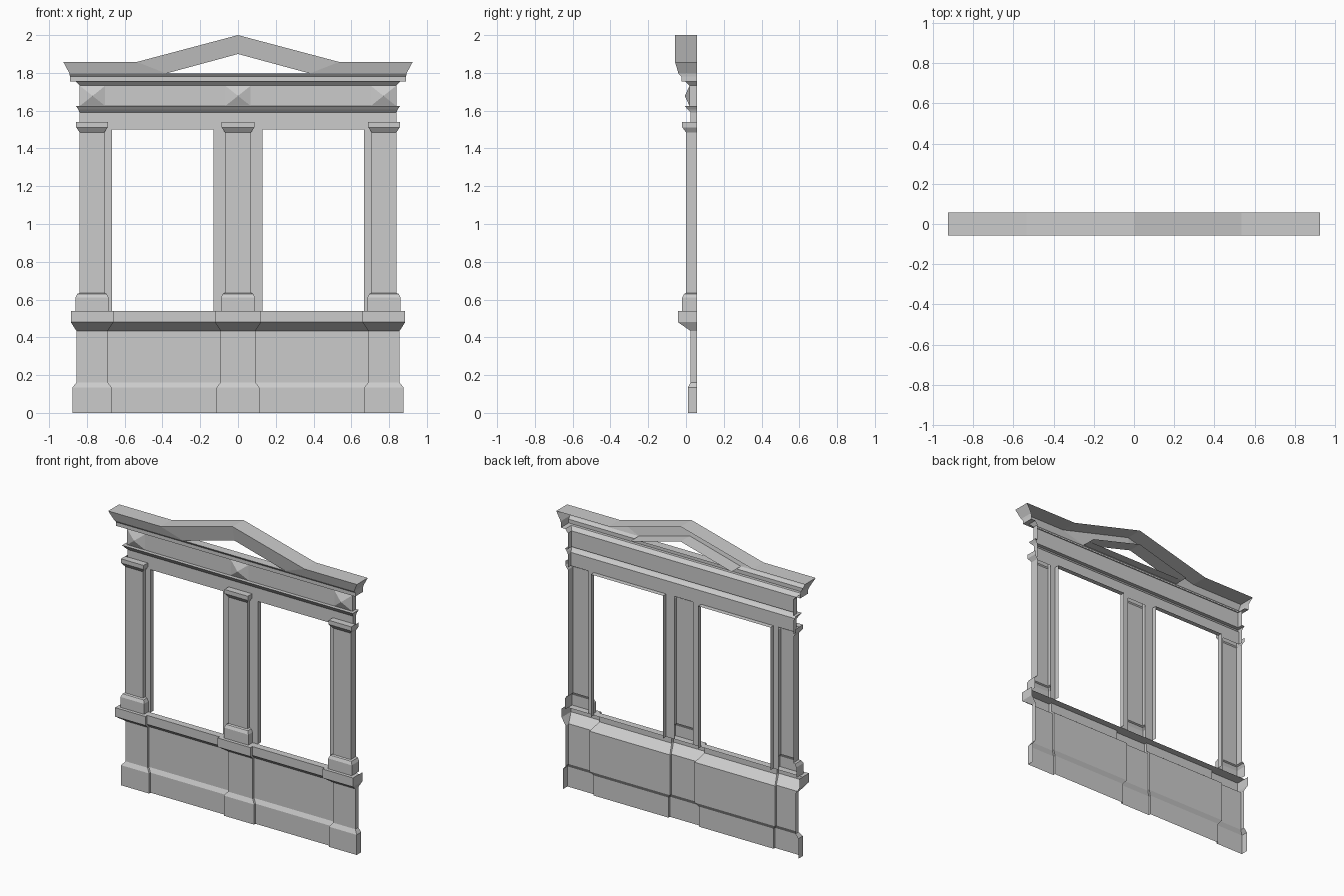
import bpy

if "Cube" in bpy.data.objects:
    bpy.data.objects.remove(bpy.data.objects["Cube"])

B = 0.058  # open back plane of the facade shell


def loft(name, rows, mirror=False):
    """Skin rows of points (left to right, bottom to top) into an open shell."""
    n = len(rows[0])
    verts = [p for r in rows for p in r]
    faces = [(i * n + j, i * n + j + 1, (i + 1) * n + j + 1, (i + 1) * n + j)
             for i in range(len(rows) - 1) for j in range(n - 1)]
    return make(name, verts, faces, mirror)


def make(name, verts, faces, mirror=False):
    me = bpy.data.meshes.new(name)
    me.from_pydata(verts, [], faces)
    ob = bpy.data.objects.new(name, me)
    bpy.context.collection.objects.link(ob)
    if mirror:
        m = ob.modifiers.new("Mirror", 'MIRROR')
        m.use_axis[0] = True
        m.use_mirror_merge = False
    return ob


def wrap(x0, x1, z, y, yl, yr):
    """Three-sided section: left return, front, right return."""
    return [(x0, yl, z), (x0, y, z), (x1, y, z), (x1, yr, z)]


# Pedestals and panels between: z, side offset, pedestal y, panel y
PED = [(0, .021, .01, .025), (.135, .021, .01, .025), (.162, 0, .025, .04),
       (.433, 0, .025, .04), (.48, .03, -.042, -.022), (.54, .03, -.042, -.022),
       (.54, .03, .025, .025)]
CW, SX0, SX1 = .092, .69, .855
loft("centre_pedestal", [wrap(-CW - o, CW + o, z, y, b, b) for z, o, y, b in PED])
loft("side_pedestal", [wrap(SX0 - o, SX1 + o, z, y, b, B) for z, o, y, b in PED], True)
loft("bay_panel", [[(CW + o, b, z), (SX0 - o, b, z)] for z, o, y, b in PED], True)

# Pilasters with base block and capital: z, side offset, front y
COL = [(.54, .022, -.02), (.61, .022, -.02), (.63, .012, -.01), (.635, 0, 0),
       (1.485, 0, 0), (1.512, .018, -.02), (1.54, .018, -.02), (1.54, .018, .025)]
loft("centre_pilaster", [wrap(-.069 - o, .069 + o, z, y, .025, .025) for z, o, y in COL])
loft("side_pilaster", [wrap(.707 - o, .839 + o, z, y, .025, B) for z, o, y in COL], True)

# Window frame strips and heads
loft("centre_jamb", [[(.069, .025, z), (.13, .025, z), (.13, B, z)] for z in (.54, 1.5)], True)
loft("side_jamb", [[(.668, B, z), (.668, .025, z), (.707, .025, z)] for z in (.54, 1.5)], True)
loft("window_head", [[(.13, y, 1.5), (.668, y, 1.5)] for y in (B, .025)], True)

# Entablature: z, half width, front y
ENT = [(1.5, .839, .025), (1.59, .839, .025), (1.605, .845, .01), (1.625, .858, -.006),
       (1.625, .838, .018), (1.732, .838, .018), (1.755, .858, -.005),
       (1.755, .89, -.025), (1.78, .89, -.025), (1.797, .892, -.04)]
loft("entablature", [wrap(-w, w, z, y, B, B) for z, w, y in ENT])

# Pyramid studs on the frieze
for label, cx in (("left", -.77), ("centre", 0), ("right", .77)):
    h = .066
    v = [(cx - h, .018, 1.626), (cx + h, .018, 1.626), (cx + h, .018, 1.731),
         (cx - h, .018, 1.731), (cx, -.006, 1.678)]
    make(label + "_stud", v, [(0, 1, 4), (1, 2, 4), (2, 3, 4), (3, 0, 4)])


# Crown moulding that rises into an open pediment
def crown(w, brk, z, apex, y):
    return [(-w, y, z), (-brk, y, z), (0, y, apex), (brk, y, z), (w, y, z)]


low = crown(.892, .38, 1.797, 1.9, -.04)
top = crown(.925, .535, 1.858, 2.0, -.058)
loft("crown_front", [[(-.892, B, 1.797)] + low + [(.892, B, 1.797)],
                     [(-.925, B, 1.858)] + top + [(.925, B, 1.858)]])
loft("crown_top", [top, crown(.925, .535, 1.858, 2.0, B)])
loft("pediment_soffit", [crown(.892, .38, 1.797, 1.9, B)[1:4], low[1:4]])
loft("pediment_floor", [[(-.38, y, 1.797), (.38, y, 1.797)] for y in (-.04, .018)])
